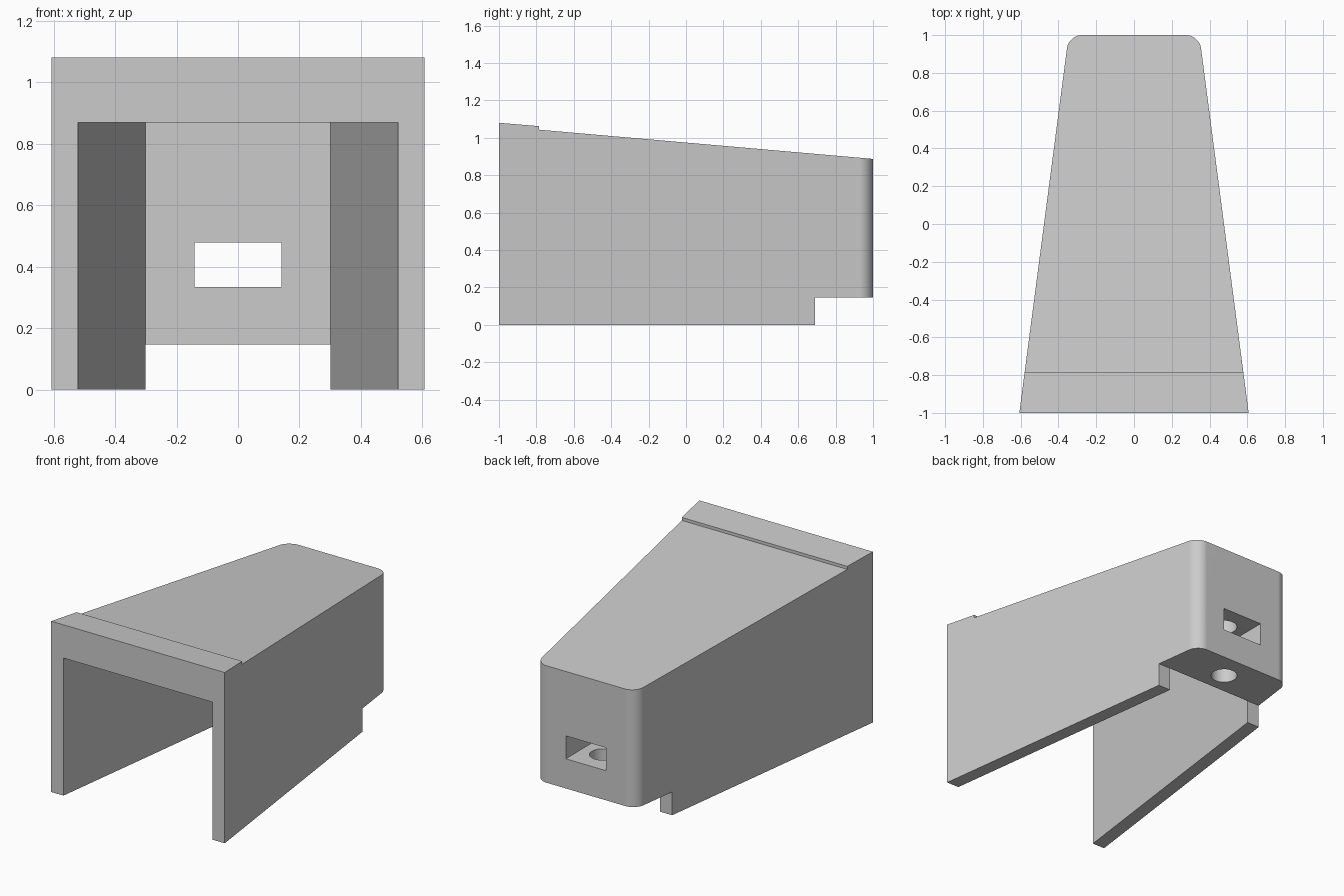
import bpy
import bmesh
from math import radians

cube = bpy.data.objects.get("Cube")
if cube:
    bpy.data.objects.remove(cube, do_unlink=True)

grey = bpy.data.materials.new("plain grey")
grey.use_nodes = True
colour = (0.6, 0.6, 0.6, 1)
grey.diffuse_color = colour
grey.node_tree.nodes["Principled BSDF"].inputs["Base Color"].default_value = colour

BACK_WALL = 0.69   # where the legs end and the solid back block starts
STEP = 0.147       # underside of the back block
TAPER = 0.1306     # narrowing of each side towards the back


def tapered_prism(name, profile, front_half_width, round_back=0):
    """Side profile (y, z) spread across x, narrowing towards the back."""
    bm = bmesh.new()
    sides = []
    for sign in (-1, 1):
        sides.append([bm.verts.new((sign * (front_half_width - TAPER * (y + 1)), y, z))
                      for y, z in profile])
        bm.faces.new(sides[-1])
    n = len(profile)
    for i in range(n):
        j = (i + 1) % n
        bm.faces.new((sides[0][i], sides[0][j], sides[1][j], sides[1][i]))
    if round_back:
        corners = [e for e in bm.edges
                   if all(v.co.y > 0.999 for v in e.verts)
                   and abs(e.verts[0].co.z - e.verts[1].co.z) > 0.1]
        bmesh.ops.bevel(bm, geom=corners, offset=round_back, segments=10,
                        profile=0.5, affect='EDGES')
    bmesh.ops.recalc_face_normals(bm, faces=bm.faces)
    mesh = bpy.data.meshes.new(name)
    bm.to_mesh(mesh)
    bm.free()
    mesh.materials.append(grey)
    obj = bpy.data.objects.new(name, mesh)
    bpy.context.collection.objects.link(obj)
    return obj


def cut(target, cutter):
    """Subtract the cutter, then discard it."""
    cutter.hide_render = True
    mod = target.modifiers.new("cut", 'BOOLEAN')
    mod.operation = 'DIFFERENCE'
    mod.solver = 'EXACT'
    mod.object = cutter
    bpy.context.view_layer.objects.active = target
    bpy.ops.object.modifier_apply(modifier=mod.name)
    bpy.data.objects.remove(cutter, do_unlink=True)


# Outer shell: sloping roof with a raised front lip and rounded back corners
housing = tapered_prism("housing", [
    (-1, 0), (BACK_WALL, 0), (BACK_WALL, STEP), (1, STEP),
    (1, 0.887), (-0.785, 1.043), (-0.785, 1.062), (-1, 1.08)], 0.607, 0.07)

# Hollow inside, open at the front and underneath
cut(housing, tapered_prism("cavity_cutter", [
    (-1.1, -0.1), (BACK_WALL, -0.1), (BACK_WALL, 0.87), (-1.1, 0.87)], 0.521))

# Rectangular slot through the back block
bpy.ops.mesh.primitive_cube_add(size=1, location=(0, 0.85, 0.407))
slot = bpy.context.object
slot.name = "slot_cutter"
slot.scale = (0.282, 0.6, 0.145)
slot.data.materials.append(grey)
cut(housing, slot)

# Round blind hole rising from the underside across the slot
bpy.ops.mesh.primitive_cylinder_add(vertices=48, radius=0.077, depth=0.6,
                                    location=(0, 0.83, 0.34))
hole = bpy.context.object
hole.name = "hole_cutter"
hole.data.materials.append(grey)
cut(housing, hole)

# Smooth the rounded parts, keep the flat faces flat
bpy.ops.object.select_all(action='DESELECT')
housing.select_set(True)
bpy.context.view_layer.objects.active = housing
bpy.ops.object.shade_smooth_by_angle(angle=radians(30))
weighted = housing.modifiers.new("flat_faces", 'WEIGHTED_NORMAL')
weighted.keep_sharp = True
